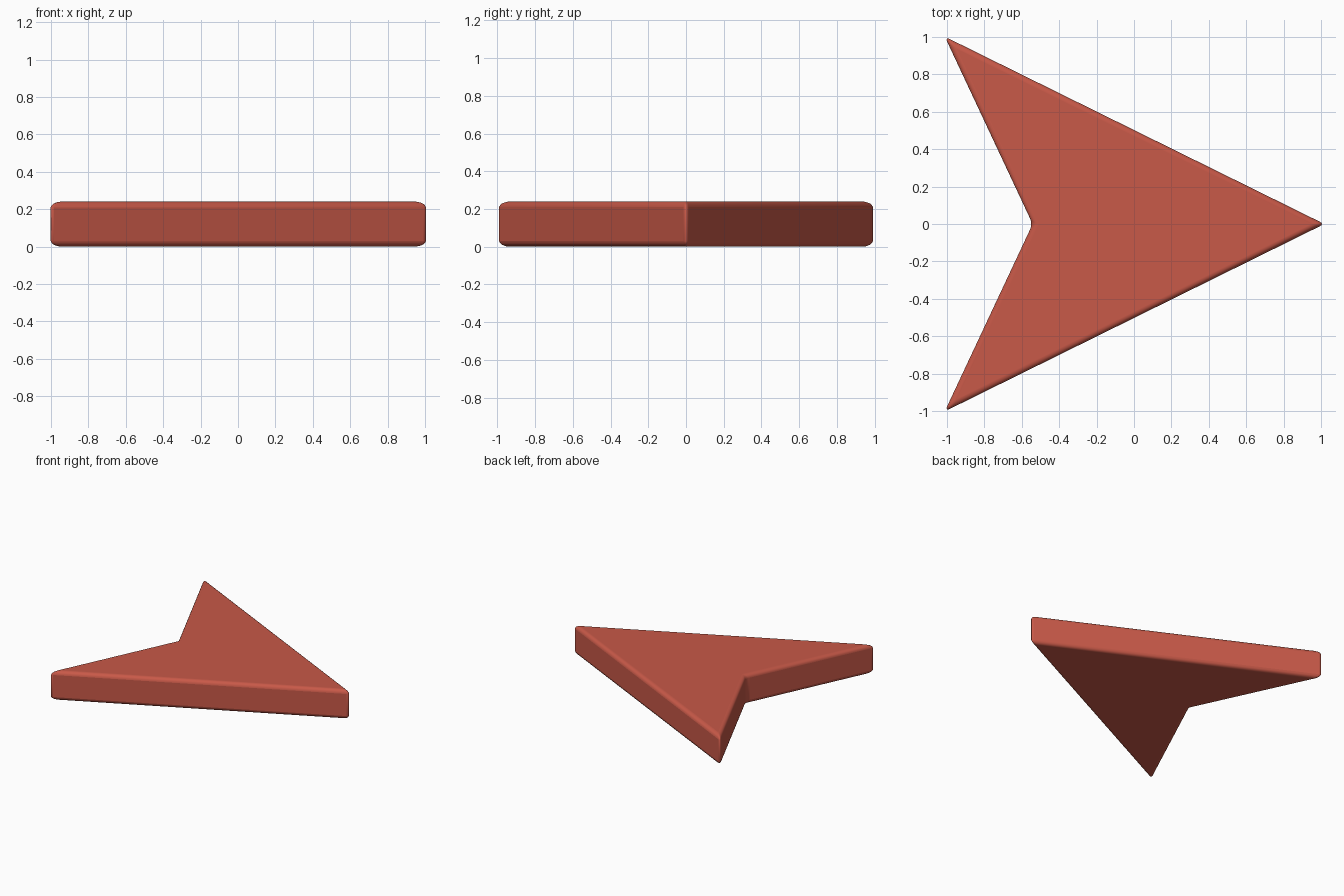
import bpy, bmesh

if "Cube" in bpy.data.objects:
    bpy.data.objects.remove(bpy.data.objects["Cube"])

THICKNESS = 0.24

# Swept arrowhead outline: nose, wing tip, rear notch, wing tip
outline = [(1.018, 0), (-1.012, 1.002), (-0.542, 0), (-1.012, -1.002)]

bm = bmesh.new()
face = bm.faces.new([bm.verts.new((x, y, 0)) for x, y in outline])
extruded = bmesh.ops.extrude_face_region(bm, geom=[face])["geom"]
top = [v for v in extruded if isinstance(v, bmesh.types.BMVert)]
bmesh.ops.translate(bm, verts=top, vec=(0, 0, THICKNESS))
bmesh.ops.recalc_face_normals(bm, faces=bm.faces)
mesh = bpy.data.meshes.new("arrowhead")
bm.to_mesh(mesh)
bm.free()

arrow = bpy.data.objects.new("arrowhead", mesh)
bpy.context.collection.objects.link(arrow)

# Softly rounded edges and tips
bevel = arrow.modifiers.new("rounded_edges", "BEVEL")
bevel.width = 0.03
bevel.segments = 4
bevel.limit_method = "NONE"

# Red finish
red = bpy.data.materials.new("red")
red.diffuse_color = (0.58, 0.1, 0.065, 1)
red.use_nodes = True
red.node_tree.nodes["Principled BSDF"].inputs["Base Color"].default_value = red.diffuse_color
mesh.materials.append(red)

bpy.context.view_layer.objects.active = arrow
arrow.select_set(True)
bpy.ops.object.shade_smooth_by_angle(angle=0.6)
